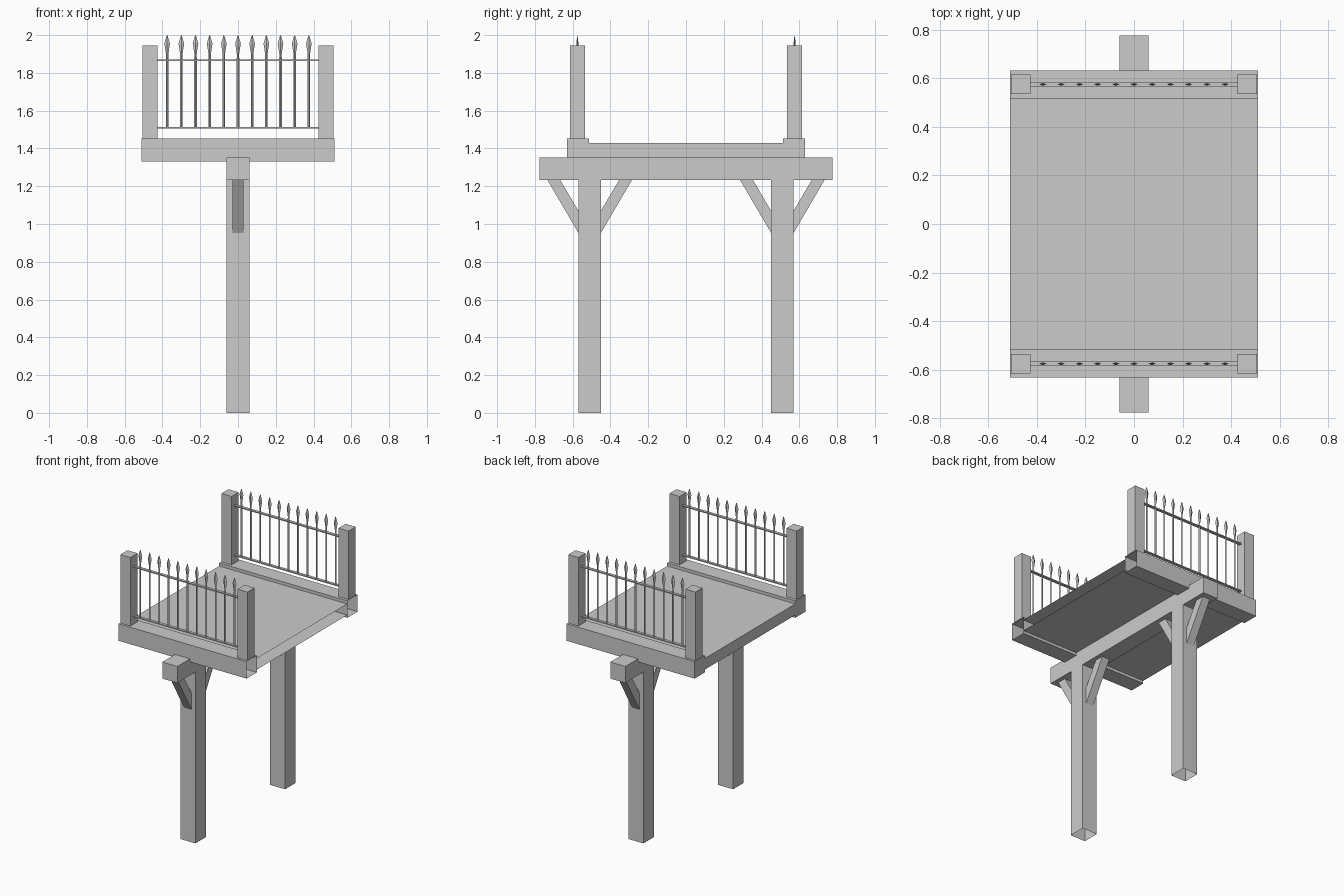
import bpy, bmesh
from mathutils import Vector

cube = bpy.data.objects.get("Cube")
if cube:
    bpy.data.objects.remove(cube, do_unlink=True)

stone = bpy.data.materials.new("plain grey")
stone.use_nodes = True
GREY = (0.6, 0.6, 0.6, 1)
stone.diffuse_color = GREY
stone.node_tree.nodes["Principled BSDF"].inputs["Base Color"].default_value = GREY


def finish(name, bm):
    mesh = bpy.data.meshes.new(name)
    bm.to_mesh(mesh)
    bm.free()
    mesh.materials.append(stone)
    obj = bpy.data.objects.new(name, mesh)
    bpy.context.scene.collection.objects.link(obj)
    return obj


def add_box(bm, low, high, open_side=None):
    """Box between two corners; the face looking along open_side is left out."""
    low, high = Vector(low), Vector(high)
    verts = bmesh.ops.create_cube(bm, size=1)["verts"]
    for v in verts:
        v.co = (low + high) / 2 + v.co * (high - low)
    if open_side:
        bm.normal_update()
        faces = {f for v in verts for f in v.link_faces}
        gone = [f for f in faces if f.normal.dot(Vector(open_side)) > 0.9]
        bmesh.ops.delete(bm, geom=gone, context='FACES')


def box(name, low, high, open_side=None):
    bm = bmesh.new()
    add_box(bm, low, high, open_side)
    return finish(name, bm)


def add_prism(bm, outline, half):
    """Extrude a y-z outline across x."""
    face = bm.faces.new([bm.verts.new((-half, y, z)) for y, z in outline])
    new = bmesh.ops.extrude_face_region(bm, geom=[face])["geom"]
    bmesh.ops.translate(bm, vec=(2 * half, 0, 0),
                        verts=[v for v in new if isinstance(v, bmesh.types.BMVert)])


def add_picket(bm, x, y):
    """Diamond shaft with a flattened spear head, as stacked rings."""
    rings = [(1.505, .007, .006), (1.87, .007, .006), (1.9, .006, .005),
             (1.955, .015, .006), (1.995, .003, .001)]
    loops = [[bm.verts.new((x + a * w, y + b * d, z))
              for a, b in ((1, 0), (0, 1), (-1, 0), (0, -1))] for z, w, d in rings]
    for lower, upper in zip(loops, loops[1:]):
        for i in range(4):
            j = (i + 1) % 4
            bm.faces.new((lower[i], lower[j], upper[j], upper[i]))
    tip = bm.verts.new((x, y, 2))
    for i in range(4):
        bm.faces.new((loops[-1][i], loops[-1][(i + 1) % 4], tip))
    bm.faces.new(reversed(loops[0]))


# Deck and main beam
box("deck", (-.51, -.515, 1.35), (.51, .515, 1.43), (1, 0, 0))
box("main_beam", (-.06, -.775, 1.233), (.06, .775, 1.352))

for side, label in ((-1, "front"), (1, "back")):
    # Cross beam, open at one end, and hollow support post
    y = side * .5725
    box(label + "_cross_beam", (-.51, y - .0585, 1.33), (.51, y + .0585, 1.452), (1, 0, 0))
    c = side * .51
    box(label + "_support_post", (-.06, c - .06, 0), (.06, c + .06, 1.24), (0, 0, -1))

    # Pair of diagonal braces
    bm = bmesh.new()
    for s in (-1, 1):
        add_prism(bm, [(c + s * .055, .945), (c + s * .225, 1.235),
                       (c + s * .157, 1.235), (c + s * .055, 1.062)], .03)
    bmesh.ops.recalc_face_normals(bm, faces=bm.faces)
    finish(label + "_braces", bm)

    # Fence end posts
    y = side * .575
    for s, end in ((-1, "right"), (1, "left")):
        x = s * .466
        box(f"{label}_{end}_fence_post", (x - .04, y - .04, 1.45), (x + .04, y + .04, 1.945))

    # Rails
    bm = bmesh.new()
    for z in (1.51, 1.866):
        add_box(bm, (-.43, y - .01, z - .004), (.43, y + .01, z + .004))
    finish(label + "_fence_rails", bm)

    # Pickets
    bm = bmesh.new()
    for i in range(-5, 6):
        add_picket(bm, i * .075, y)
    bmesh.ops.recalc_face_normals(bm, faces=bm.faces)
    finish(label + "_fence_pickets", bm)
